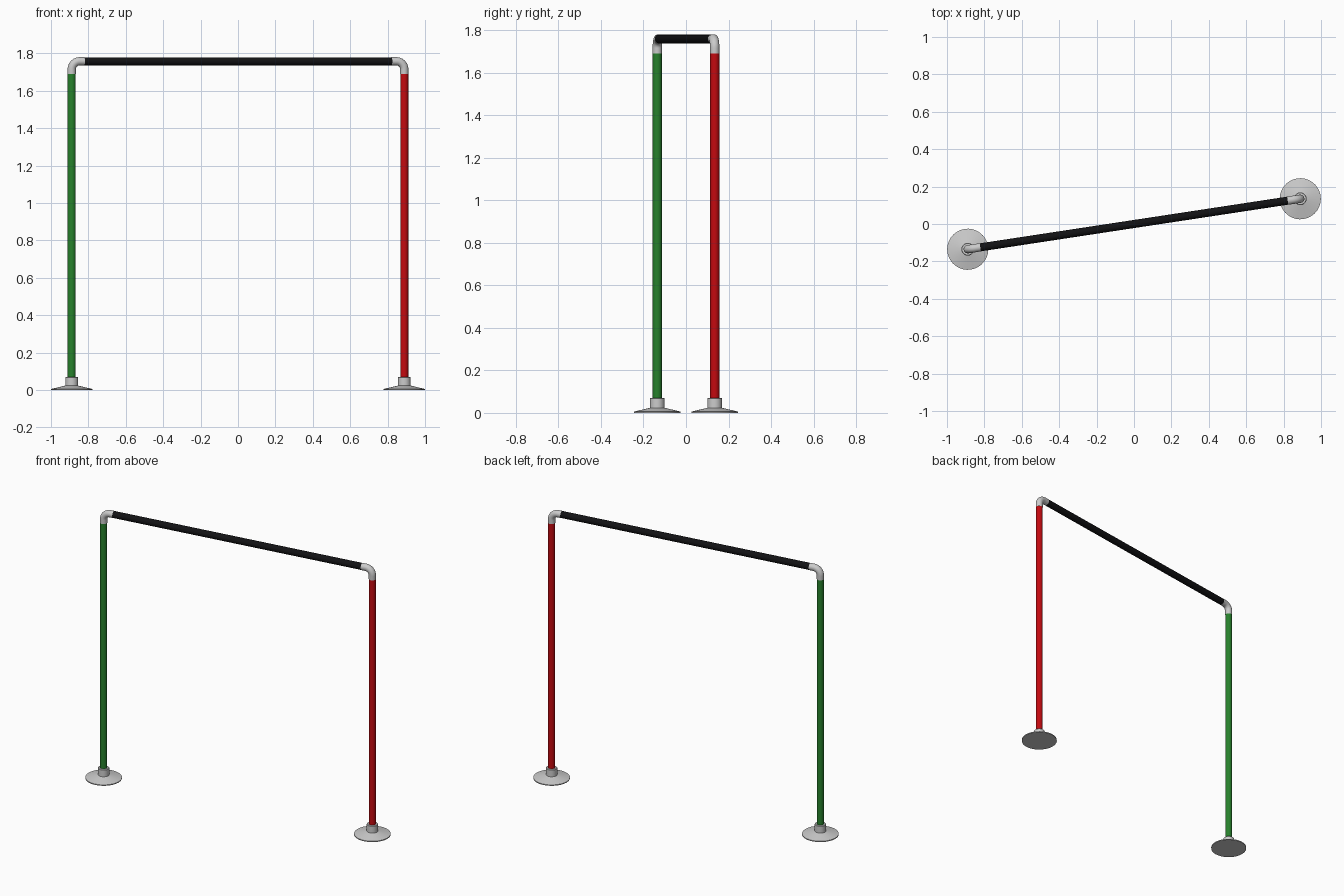
import bpy, bmesh, math
from mathutils import Vector

if "Cube" in bpy.data.objects:
    bpy.data.objects.remove(bpy.data.objects["Cube"])

LEG = Vector((0.889, 0.135, 0.0))      # right-hand leg; the left one is mirrored through the centre
U = LEG.normalized()                   # direction of the top bar
UP = Vector((0, 0, 1))
R, TOP, ELBOW = 0.0215, 1.758, 0.068   # tube radius, bar height, elbow arm length
SIDES = 32


def finish(name, bm, color=None):
    bmesh.ops.recalc_face_normals(bm, faces=bm.faces)
    mesh = bpy.data.meshes.new(name)
    bm.to_mesh(mesh)
    bm.free()
    ob = bpy.data.objects.new(name, mesh)
    bpy.context.collection.objects.link(ob)
    if color:
        mat = bpy.data.materials.new(name + "_paint")
        mat.diffuse_color = (*color, 1)
        mat.use_nodes = True
        mat.node_tree.nodes["Principled BSDF"].inputs["Base Color"].default_value = mat.diffuse_color
        mesh.materials.append(mat)
    bpy.ops.object.select_all(action='DESELECT')
    ob.select_set(True)
    bpy.context.view_layer.objects.active = ob
    bpy.ops.object.shade_smooth_by_angle(angle=math.radians(35))
    return ob


def loft(name, rings, color=None):
    """Skin circles given as (centre, normal, radius), with capped ends."""
    side = Vector((-U.y, U.x, 0))
    bm = bmesh.new()
    loops = []
    for c, n, r in rings:
        w = n.cross(side)
        loops.append([bm.verts.new(c + r * (math.cos(a) * side + math.sin(a) * w))
                      for a in (2 * math.pi * i / SIDES for i in range(SIDES))])
    for a, b in zip(loops, loops[1:]):
        for i in range(SIDES):
            j = (i + 1) % SIDES
            bm.faces.new((a[i], a[j], b[j], b[i]))
    bm.faces.new(loops[0])
    bm.faces.new(loops[-1])
    return finish(name, bm, color)


# Base flange: thin rim, shallow cone, collar
FLANGE = [(0.110, 0.0), (0.110, 0.006), (0.034, 0.024), (0.034, 0.068), (0.031, 0.071)]

for label, s, color in (("left", -1, (0.02, 0.22, 0.025)), ("right", 1, (0.55, 0.003, 0.005))):
    foot = LEG * s
    inward = U * -s
    loft(label + "_base_flange", [(foot + UP * z, UP, r) for r, z in FLANGE])
    # Upright post
    loft(label + "_post", [(foot + UP * 0.06, UP, R), (foot + UP * (TOP - ELBOW), UP, R)], color)
    # Bent elbow joining post and bar
    bend, er = 0.043, R + 0.0005
    rings = [(foot + UP * (TOP - ELBOW), UP, er)]
    for k in range(13):
        t = math.pi / 2 * k / 12
        c = foot + UP * (TOP - bend + bend * math.sin(t)) + inward * bend * (1 - math.cos(t))
        rings.append((c, UP * math.cos(t) + inward * math.sin(t), er))
    rings.append((foot + UP * TOP + inward * ELBOW, inward, er))
    loft(label + "_elbow", rings)

# Top bar
half = U * (LEG.length - ELBOW)
loft("top_bar", [(UP * TOP - half, U, R), (UP * TOP + half, U, R)], (0.006, 0.006, 0.007))
